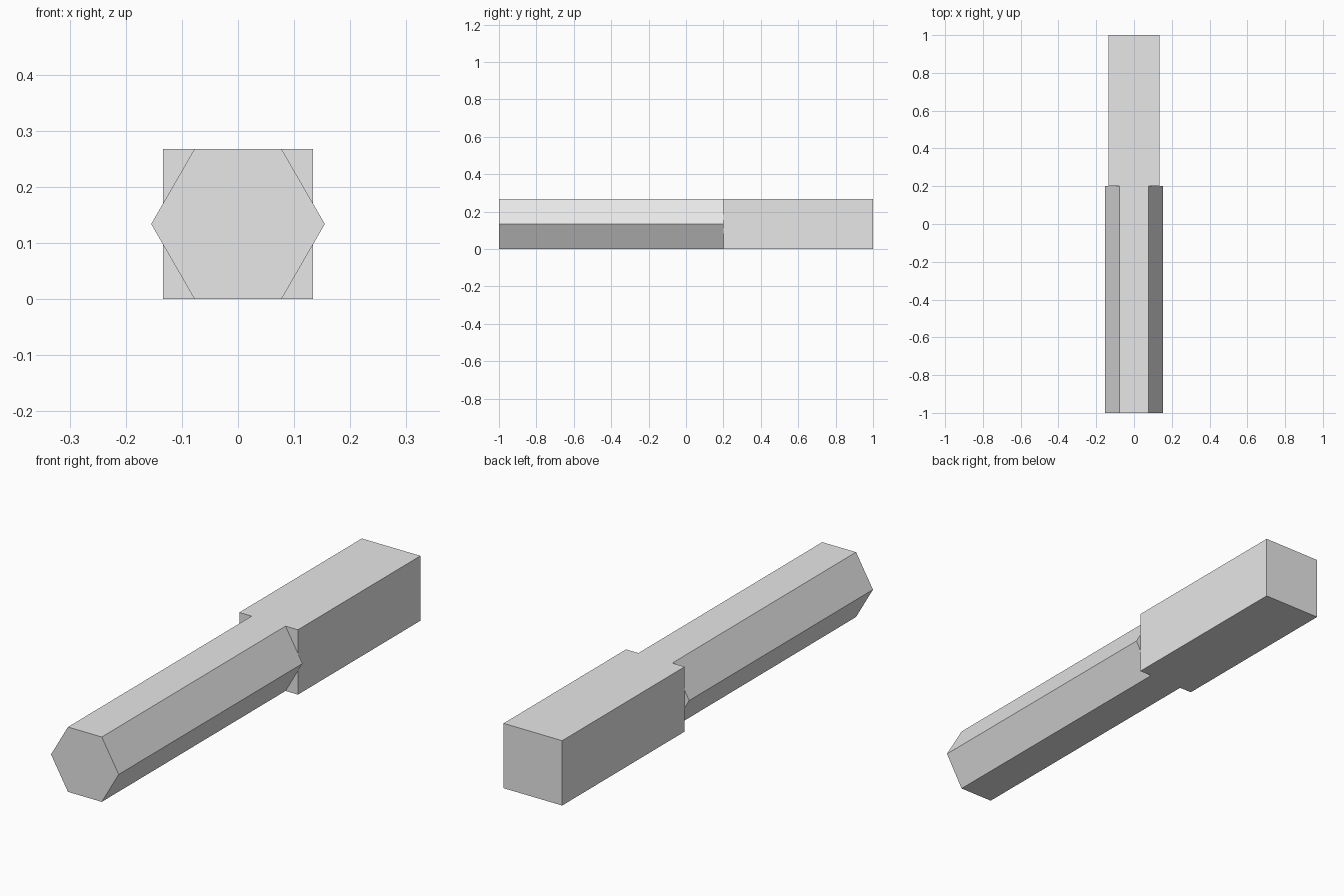
import bpy
import bmesh
from math import cos, sin, pi, sqrt

if "Cube" in bpy.data.objects:
    bpy.data.objects.remove(bpy.data.objects["Cube"], do_unlink=True)

HALF = 0.134       # half the height, shared by both sections
JOINT_Y = 0.2      # where the shaft meets the block

# Single grey material
grey = bpy.data.materials.new("plain_grey")
grey.use_nodes = True
color = (0.8, 0.8, 0.8, 1.0)
grey.diffuse_color = color
grey.node_tree.nodes["Principled BSDF"].inputs["Base Color"].default_value = color


def prism(name, sides, start, y0, y1):
    """Regular prism along y whose flat sides touch z = 0 and z = 2 * HALF."""
    radius = HALF / cos(pi / sides)
    angles = [start + 2 * pi * i / sides for i in range(sides)]
    bm = bmesh.new()
    ring = [bm.verts.new((radius * cos(a), y0, HALF + radius * sin(a))) for a in angles]
    cap = bm.faces.new(ring)
    result = bmesh.ops.extrude_face_region(bm, geom=[cap], use_keep_orig=True)
    for v in result["geom"]:
        if isinstance(v, bmesh.types.BMVert):
            v.co.y = y1
    bmesh.ops.recalc_face_normals(bm, faces=bm.faces[:])
    mesh = bpy.data.meshes.new(name)
    bm.to_mesh(mesh)
    bm.free()
    mesh.materials.append(grey)
    obj = bpy.data.objects.new(name, mesh)
    bpy.context.collection.objects.link(obj)
    return obj


# Hexagonal shaft at the front, square block at the back
prism("hex_shaft", 6, 0, -1.0, JOINT_Y)
prism("square_block", 4, pi / 4, JOINT_Y, 1.0)
